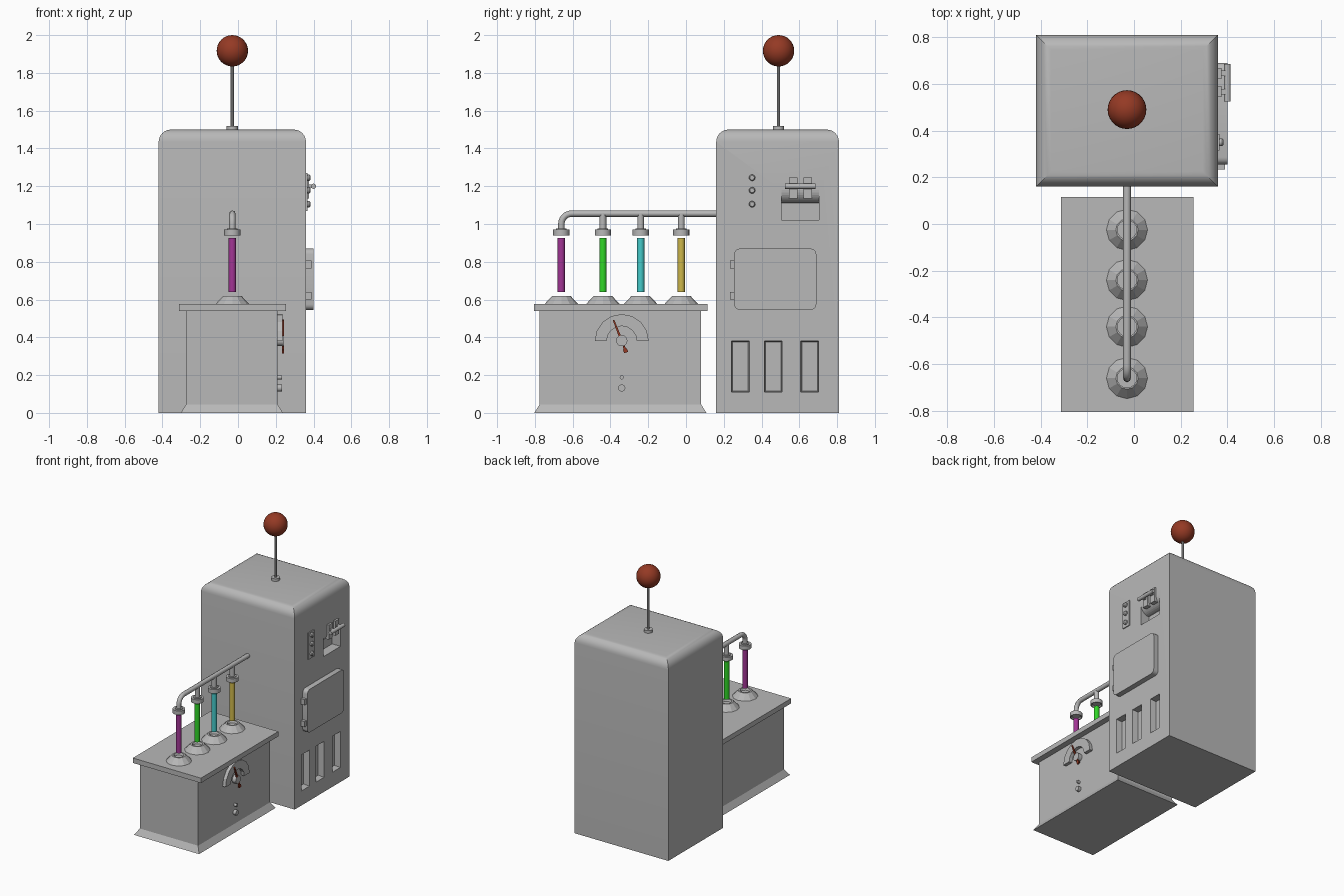
import bpy, bmesh, math
from mathutils import Vector, Matrix

if "Cube" in bpy.data.objects:
    bpy.data.objects.remove(bpy.data.objects["Cube"])


def material(name, r, g, b):
    m = bpy.data.materials.new(name)
    m.diffuse_color = (r, g, b, 1)
    m.use_nodes = True
    m.node_tree.nodes["Principled BSDF"].inputs["Base Color"].default_value = m.diffuse_color
    return m


GREY = material("grey metal", 0.48, 0.48, 0.48)
RED = material("rust red", 0.30, 0.042, 0.018)
PURPLE = material("purple", 0.36, 0.035, 0.30)
GREEN = material("green", 0.03, 0.68, 0.02)
CYAN = material("cyan", 0.06, 0.60, 0.60)
YELLOW = material("yellow", 0.62, 0.48, 0.07)


def finish(name, bm, mat=GREY, smooth=None):
    bmesh.ops.recalc_face_normals(bm, faces=bm.faces)
    me = bpy.data.meshes.new(name)
    bm.to_mesh(me)
    bm.free()
    ob = bpy.data.objects.new(name, me)
    bpy.context.collection.objects.link(ob)
    me.materials.append(mat)
    if smooth:
        bpy.ops.object.select_all(action='DESELECT')
        ob.select_set(True)
        bpy.context.view_layer.objects.active = ob
        bpy.ops.object.shade_smooth_by_angle(angle=math.radians(smooth))
    return ob


def box(name, x0, x1, y0, y1, z0, z1, mat=GREY, flare=0.0):
    """Box; flare widens the bottom outline."""
    bm = bmesh.new()
    bmesh.ops.create_cube(bm, size=1)
    for v in bm.verts:
        f = flare if v.co.z < 0 else 0
        v.co = ((x1 + f if v.co.x > 0 else x0 - f),
                (y1 + f if v.co.y > 0 else y0 - f),
                (z1 if v.co.z > 0 else z0))
    return finish(name, bm, mat)


def lathe(name, profile, origin, axis='Z', n=16, mat=GREY, smooth=35):
    """Revolve (radius, height) points round an axis through origin."""
    bm = bmesh.new()
    rings = [[bm.verts.new((r * math.cos(2 * math.pi * i / n), r * math.sin(2 * math.pi * i / n), h))
              for i in range(n)] for r, h in profile]
    for a, b in zip(rings, rings[1:]):
        for i in range(n):
            bm.faces.new((a[i], a[(i + 1) % n], b[(i + 1) % n], b[i]))
    bm.faces.new(rings[0])
    bm.faces.new(rings[-1])
    rot = {'Z': Matrix(), 'X': Matrix.Rotation(math.pi / 2, 4, 'Y'),
           'Y': Matrix.Rotation(-math.pi / 2, 4, 'X')}[axis]
    bmesh.ops.transform(bm, matrix=Matrix.Translation(origin) @ rot, verts=bm.verts)
    return finish(name, bm, mat, smooth)


def side_plate(name, pts, x0, x1, mat=GREY, smooth=None):
    """Extrude a (y, z) outline along x."""
    bm = bmesh.new()
    f = bm.faces.new([bm.verts.new((x0, y, z)) for y, z in pts])
    ext = bmesh.ops.extrude_face_region(bm, geom=[f])
    for v in ext['geom']:
        if isinstance(v, bmesh.types.BMVert):
            v.co.x = x1
    return finish(name, bm, mat, smooth)


def arc(cy, cz, r, a0, a1, n):
    return [(cy + r * math.cos(math.radians(a0 + (a1 - a0) * i / n)),
             cz + r * math.sin(math.radians(a0 + (a1 - a0) * i / n))) for i in range(n + 1)]


# Cabinet with rounded top edges
SX = 0.36
bm = bmesh.new()
bmesh.ops.create_cube(bm, size=1)
for v in bm.verts:
    v.co = (SX if v.co.x > 0 else -0.42, 0.81 if v.co.y > 0 else 0.16, 1.5 if v.co.z > 0 else 0)
top = [e for e in bm.edges if all(v.co.z > 1 for v in e.verts)]
bmesh.ops.bevel(bm, geom=top, offset=0.065, segments=6, profile=0.5, affect='EDGES')
cabinet = finish("cabinet", bm, GREY, 30)


def cut(cutter):
    mod = cabinet.modifiers.new(cutter.name, 'BOOLEAN')
    mod.operation, mod.solver, mod.object = 'DIFFERENCE', 'EXACT', cutter
    cutter.hide_render = True
    cutter.hide_set(True)


# Three vent slots with slightly tapered walls
for i, y in enumerate((0.288, 0.462, 0.655)):
    bm = bmesh.new()
    bmesh.ops.create_cube(bm, size=1)
    for v in bm.verts:
        t = 0.0 if v.co.x > 0 else 0.008
        v.co = (SX + 0.01 if v.co.x > 0 else SX - 0.045,
                y + math.copysign(0.049 - t, v.co.y), 0.245 + math.copysign(0.137 - t, v.co.z))
    cut(finish(f"vent_cutter_{i}", bm))

# Switch recess with a rounded upper lip
prof = [(0.40, 1.02), (0.29, 1.02), (0.29, 1.11)] + arc(0.29, 1.18, 0.07, -90, 0, 8)[1:] + [(0.40, 1.18)]
bm = bmesh.new()
f = bm.faces.new([bm.verts.new((x, 0.505, z)) for x, z in prof])
for g in bmesh.ops.extrude_face_region(bm, geom=[f])['geom']:
    if isinstance(g, bmesh.types.BMVert):
        g.co.y = 0.705
cut(finish("recess_cutter", bm))

# Switch handle bar on two arms
lathe("switch_bar", [(0.014, 0), (0.014, 0.16)], (0.40, 0.525, 1.20), 'Y', 12)
for i, y in enumerate((0.567, 0.645)):
    box(f"switch_arm_{i}", 0.335, 0.375, y - 0.023, y + 0.023, 1.135, 1.245)
    box(f"switch_link_{i}", 0.37, 0.40, y - 0.012, y + 0.012, 1.19, 1.21)

# Button plate
box("button_plate", 0.355, 0.367, 0.315, 0.385, 1.07, 1.27)
for i, z in enumerate((1.245, 1.178, 1.105)):
    lathe(f"panel_button_{i}", [(0.017, 0), (0.017, 0.012), (0.012, 0.018)], (0.365, 0.35, z), 'X', 12)

# Door with rounded corners and hinges
R = 0.03
pts = (arc(0.69 - R, 0.87 - R, R, 0, 90, 4) + arc(0.255 + R, 0.87 - R, R, 90, 180, 4) +
       arc(0.255 + R, 0.545 + R, R, 180, 270, 4) + arc(0.69 - R, 0.545 + R, R, 270, 360, 4))
side_plate("door", pts, 0.355, 0.40, smooth=30)
for i, z in enumerate((0.785, 0.62)):
    box(f"door_hinge_{i}", 0.355, 0.39, 0.234, 0.258, z - 0.021, z + 0.021)

# Antenna with ball
AX, AY = -0.03, 0.49
lathe("antenna_base", [(0.03, 0), (0.03, 0.02)], (AX, AY, 1.5))
lathe("antenna_rod", [(0.009, 0), (0.009, 0.36)], (AX, AY, 1.5), n=10)
bm = bmesh.new()
bmesh.ops.create_uvsphere(bm, u_segments=28, v_segments=16, radius=0.083,
                          matrix=Matrix.Translation((AX, AY, 1.917)))
finish("antenna_ball", bm, RED, 40)

# Low bench
box("bench_body", -0.275, 0.21, -0.775, 0.08, 0.04, 0.545)
box("bench_skirt", -0.275, 0.21, -0.775, 0.08, 0, 0.045, flare=0.028)
box("bench_top", -0.312, 0.255, -0.805, 0.115, 0.54, 0.577)

# Four coloured tubes with sockets, caps and risers
PX, PZ = -0.03, 1.055
for name, y, mat in (("purple", -0.66, PURPLE), ("green", -0.44, GREEN),
                     ("cyan", -0.24, CYAN), ("yellow", -0.025, YELLOW)):
    lathe(f"{name}_socket", [(0.09, 0), (0.048, 0.045), (0.036, 0.045), (0.03, 0.03)],
          (PX, y, 0.575), n=12, smooth=20)
    lathe(f"{name}_tube", [(0.019, 0), (0.019, 0.285)], (PX, y, 0.64), n=16, mat=mat)
    lathe(f"{name}_cap", [(0.03, 0.01), (0.036, 0), (0.043, 0), (0.043, 0.03), (0.028, 0.03), (0.028, 0.036)],
          (PX, y, 0.94), n=16)
    if y > -0.6:
        lathe(f"{name}_riser", [(0.018, 0), (0.018, 0.085)], (PX, y, 0.97), n=12)

# Bent pipe joining the caps to the cabinet
cu = bpy.data.curves.new("pipe", 'CURVE')
cu.dimensions, cu.bevel_depth, cu.bevel_resolution, cu.use_fill_caps = '3D', 0.017, 2, True
path = [(-0.66, 0.96)] + arc(-0.605, PZ - 0.055, 0.055, 180, 90, 6) + [(0.17, PZ)]
sp = cu.splines.new('POLY')
sp.points.add(len(path) - 1)
for p, (y, z) in zip(sp.points, path):
    p.co = (PX, y, z, 1)
cu.materials.append(GREY)
bpy.context.collection.objects.link(bpy.data.objects.new("pipe", cu))

# Gauge on the bench side: half ring, hub, needle
GY, GZ = -0.34, 0.38
side_plate("gauge_ring", arc(GY, GZ, 0.143, 0, 180, 8) + arc(GY, GZ, 0.08, 180, 0, 8), 0.205, 0.235)
lathe("gauge_hub", [(0.03, 0), (0.03, 0.035)], (0.205, GY, GZ + 0.003), 'X', 12)
d = Vector((-0.045, 0.115)).normalized()
s = Vector((d.y, -d.x))
c = Vector((GY, GZ))


def needle(name, rows):
    left = [tuple(c + d * l + s * w) for l, w in rows]
    right = [tuple(c + d * l - s * w) for l, w in reversed(rows)]
    side_plate(name, left + right, 0.232, 0.243, RED)


needle("needle_tip", [(0.03, 0.006), (0.12, 0.004)])
needle("needle_tail", [(-0.065, 0.011), (-0.045, 0.011), (-0.044, 0.006), (-0.028, 0.006)])

# Bench side buttons
for i, (z, r) in enumerate(((0.188, 0.011), (0.132, 0.019))):
    lathe(f"bench_button_{i}", [(r, 0), (r, 0.025)], (0.207, GY, z), 'X', 12)
